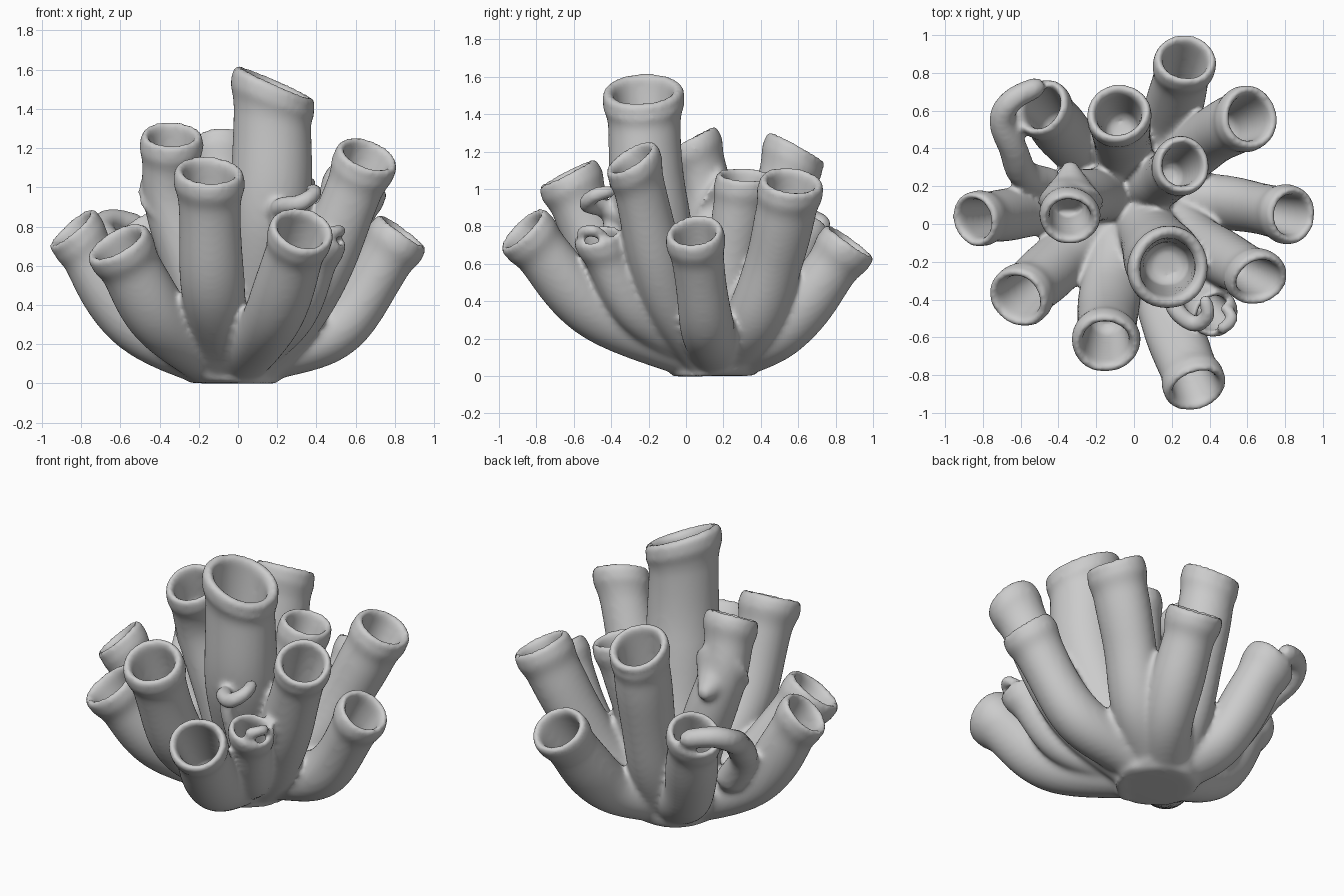
import bpy, bmesh, math, random
from mathutils import Vector as V

if "Cube" in bpy.data.objects:
    bpy.data.objects.remove(bpy.data.objects["Cube"])

random.seed(4)
SEG = 36
bm = bmesh.new()


def catmull(pts, n):
    """Sample n+1 points on a smooth curve through pts."""
    p = [2 * pts[0] - pts[1]] + pts + [2 * pts[-1] - pts[-2]]
    out = []
    for k in range(n + 1):
        f = k / n * (len(pts) - 1)
        i = min(int(f), len(pts) - 2)
        t = f - i
        a, b, c, d = p[i:i + 4]
        out.append(0.5 * (2 * b + (c - a) * t + (2 * a - 5 * b + 4 * c - d) * t * t
                          + (3 * b - a - 3 * c + d) * t ** 3))
    return out


def tangents(path):
    last = len(path) - 1
    return [(path[min(i + 1, last)] - path[max(i - 1, 0)]).normalized() for i in range(last + 1)]


def ring(c, n, r, wob=0.0, ph=0.0, sq=1.0):
    q = V((0, 0, 1)).rotation_difference(n)
    vs = []
    for k in range(SEG):
        a = 2 * math.pi * k / SEG
        rr = r * (1 + wob * math.sin(2 * a + ph) + 0.6 * wob * math.sin(3 * a - 2 * ph))
        p = c + q @ V((rr * math.cos(a), rr * sq * math.sin(a), 0))
        p.z = max(p.z, -0.004)
        vs.append(bm.verts.new(p))
    return vs


def skin(rings):
    for a, b in zip(rings, rings[1:]):
        for k in range(SEG):
            j = (k + 1) % SEG
            bm.faces.new((a[k], a[j], b[j], b[k]))
    bm.faces.new(rings[0][::-1])
    bm.faces.new(rings[-1])


def tube(mids, rim, normal, r, depth=0.36, base_r=0.145, sq=1.0):
    """Hollow tube growing from the shared root, with a rolled lip."""
    r += 0.005
    rim, n_rim = V(rim), V(normal).normalized()
    u = V((rim.x, rim.y, 0))
    u = u.normalized() * min(1, u.length * 1.6)
    root = V((-0.03, 0.15, 0.135)) + u * 0.13
    path = catmull([root] + [V(m) for m in mids] + [rim], 36)
    tan = tangents(path)
    ph = random.uniform(0, 6)
    dist = [0.0] * len(path)
    for i in range(len(path) - 2, -1, -1):
        dist[i] = dist[i + 1] + (path[i + 1] - path[i]).length
    rings, inner = [], []
    for i, c in enumerate(path):
        d = dist[i]
        w = max(0, 1 - d / 0.4) ** 1.5
        n = tan[i].lerp(n_rim, w).normalized()
        s = 1 - d / dist[0]
        g = min(1, s / 0.6)
        body = base_r + (r * 0.9 - base_r) * g * g * (3 - 2 * g)
        body *= 1 + 0.025 * math.sin(s * 11 + ph)
        lip = r * 0.12 * math.exp(-((d - 0.03) / 0.055) ** 2)
        rings.append(ring(c, n, body + lip, 0.02, ph, 1 + (sq - 1) * g))
        if d < depth:
            inner.append((c, n, r * (0.7 - 0.2 * d / depth)))
    # rounded lip between outer and inner wall
    for a in (20, 45, 70, 95, 120, 145, 165):
        a = math.radians(a)
        rings.append(ring(rim + n_rim * 0.045 * math.sin(a), n_rim,
                          r * (0.86 + 0.15 * math.cos(a)), 0.02, ph, sq))
    for c, n, rad in reversed(inner):
        rings.append(ring(c, n, rad, 0.02, ph, sq))
    c, n, rad = inner[0]
    rings.append(ring(c - n * 0.04, n, rad * 0.6, 0, 0, sq))
    skin(rings)


def strand(pts, r0, r1, sq=1.0):
    """Solid tapering strand for torn lips, webs and spurs."""
    path = catmull([V(p) for p in pts], 20)
    tan = tangents(path)
    skin([ring(c, t, (r0 + (r1 - r0) * i / 20) * (0.6 if i in (0, 20) else 1), sq=sq)
          for i, (c, t) in enumerate(zip(path, tan))])


# tubes: path points, rim centre, rim direction, rim radius
tube([(0.09, -0.06, 0.45), (0.165, -0.20, 0.95)], (0.178, -0.23, 1.495), (0.40, -0.06, 0.9), 0.220, 0.5)
tube([(0.18, -0.48, 0.34)], (0.32, -0.85, 0.76), (0.25, -0.68, 0.68), 0.163)
tube([(-0.13, -0.38, 0.49)], (-0.15, -0.62, 1.05), (0.05, -0.45, 0.88), 0.172)
tube([(-0.39, -0.19, 0.325)], (-0.60, -0.38, 0.69), (-0.45, -0.38, 0.8), 0.168)
tube([(-0.55, 0.07, 0.32)], (-0.825, 0.03, 0.765), (-0.62, -0.2, 0.72), 0.148)
tube([(-0.24, 0.15, 0.6), (-0.345, 0.12, 0.95)], (-0.34, 0.04, 1.235), (0, -0.45, 0.88), 0.152)
tube([(-0.06, 0.42, 0.50)], (-0.08, 0.575, 1.19), (-0.05, 0.48, 0.87), 0.170)
tube([(0.28, 0.37, 0.32), (0.44, 0.48, 0.65)], (0.60, 0.56, 1.01), (0.45, 0.1, 0.88), 0.166)
tube([(0.14, 0.23, 0.52)], (0.25, 0.31, 1.04), (0.25, 0.05, 0.95), 0.148)
tube([(0.18, 0.54, 0.27)], (0.27, 0.855, 0.69), (0.1, 0.57, 0.81), 0.160)
tube([(0.52, 0.11, 0.29)], (0.82, 0.05, 0.745), (0.58, -0.1, 0.80), 0.150)
tube([(0.36, -0.11, 0.45)], (0.65, -0.28, 1.135), (0.32, -0.5, 0.8), 0.157)
tube([(0.27, -0.26, 0.34)], (0.42, -0.47, 0.72), (0.35, -0.2, 0.9), 0.128, 0.2, 0.11)
# squashed tube at the back left
tube([(-0.31, 0.41, 0.31)], (-0.48, 0.61, 0.77), (-0.5, 0.3, 0.8), 0.155, 0.25)

# root mass with a flat underside
strand([(-0.04, 0.16, 0.03), (-0.03, 0.15, 0.1), (0.0, 0.12, 0.3)], 0.25, 0.19)
strand([(-0.04, 0.16, 0), (-0.04, 0.16, 0.03), (-0.04, 0.16, 0.08)], 0.21, 0.25)
# torn lip and web of the squashed tube
strand([(-0.48, 0.74, 0.80), (-0.64, 0.66, 0.83), (-0.70, 0.55, 0.78),
        (-0.64, 0.40, 0.68), (-0.58, 0.26, 0.52), (-0.42, 0.2, 0.3)], 0.055, 0.09)
# spur behind the left inner tube
strand([(-0.335, 0.10, 0.98), (-0.335, 0.20, 0.92), (-0.34, 0.33, 0.87)], 0.19, 0.03)
# curled lip below the tallest tube
strand([(0.20, -0.32, 0.84), (0.22, -0.45, 0.90), (0.32, -0.53, 0.92),
        (0.39, -0.48, 0.97), (0.37, -0.38, 0.99)], 0.055, 0.035)
strand([(0.20, -0.42, 0.88), (0.21, -0.40, 0.75), (0.24, -0.33, 0.5)], 0.03, 0.05)
# fold on the small front right tube
strand([(0.45, -0.57, 0.76), (0.52, -0.50, 0.78), (0.47, -0.43, 0.74)], 0.035, 0.03)

bmesh.ops.recalc_face_normals(bm, faces=bm.faces)
mesh = bpy.data.meshes.new("tube_cluster")
bm.to_mesh(mesh)
bm.free()
cluster = bpy.data.objects.new("tube_cluster", mesh)
bpy.context.collection.objects.link(cluster)

# fuse the parts into one soft skin
fuse = cluster.modifiers.new("fuse", 'REMESH')
fuse.mode = 'VOXEL'
fuse.voxel_size = 0.016
fuse.use_smooth_shade = True
soft = cluster.modifiers.new("soften", 'SMOOTH')
soft.factor = 0.5
soft.iterations = 9
